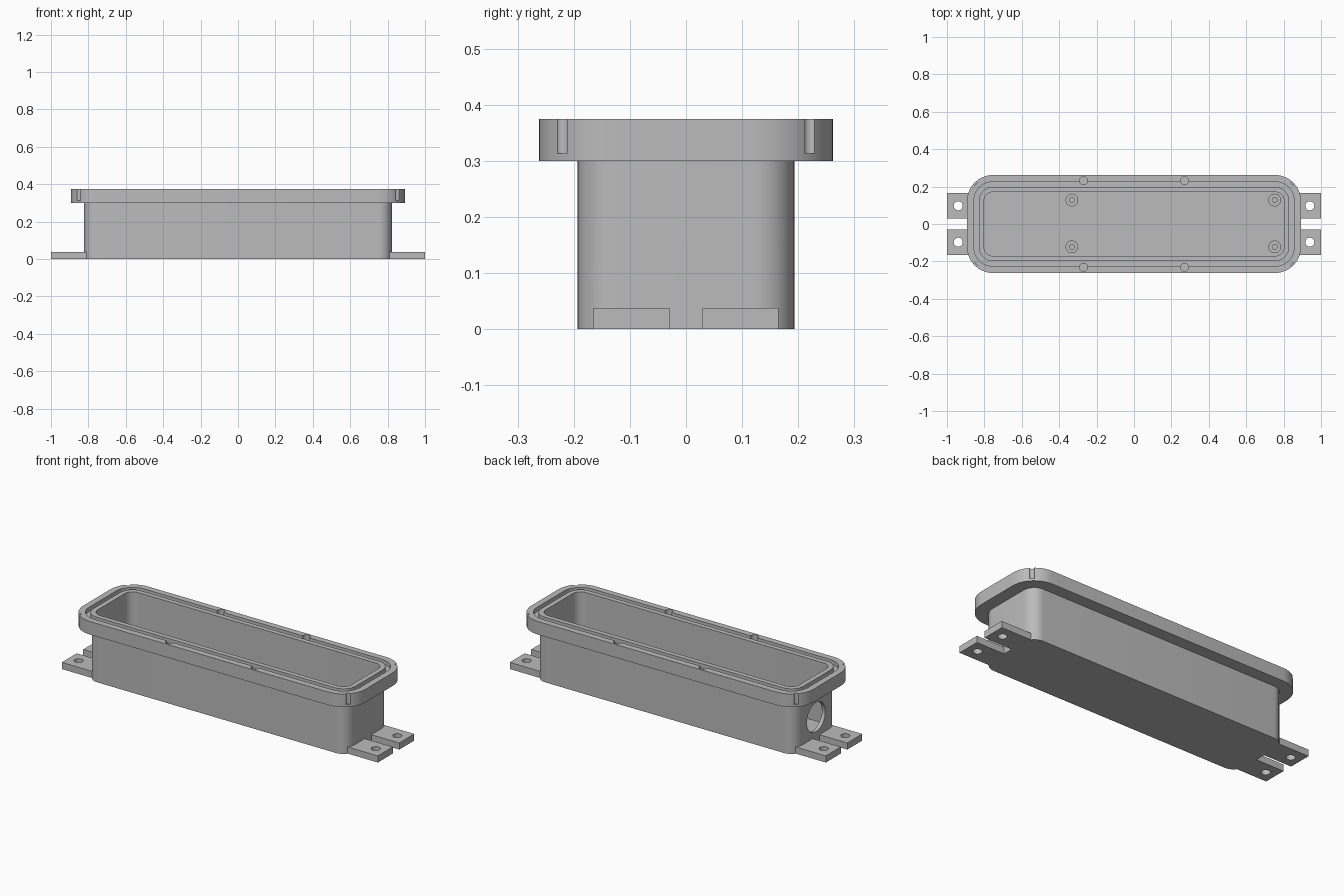
import bpy, bmesh, math

cube = bpy.data.objects.get("Cube")
if cube:
    bpy.data.objects.remove(cube, do_unlink=True)

grey = bpy.data.materials.new("light_grey")
grey.use_nodes = True
colour = (0.5, 0.5, 0.5, 1)
grey.diffuse_color = colour
grey.node_tree.nodes["Principled BSDF"].inputs["Base Color"].default_value = colour

FLOOR, TOP, STEPS = 0.03, 0.375, 12


def finish(bm, name):
    bmesh.ops.recalc_face_normals(bm, faces=bm.faces)
    mesh = bpy.data.meshes.new(name)
    bm.to_mesh(mesh)
    bm.free()
    mesh.materials.append(grey)
    obj = bpy.data.objects.new(name, mesh)
    bpy.context.collection.objects.link(obj)
    return obj


def rounded_loop(hx, hy, r, z):
    """Points of a rounded rectangle at height z."""
    points = []
    for k, (sx, sy) in enumerate([(1, 1), (-1, 1), (-1, -1), (1, -1)]):
        for i in range(STEPS + 1):
            a = (k + i / STEPS) * math.pi / 2
            points.append((sx * (hx - r) + r * math.cos(a),
                           sy * (hy - r) + r * math.sin(a), z))
    return points


def loft(loops, name):
    """Skin a list of loops and cap both ends."""
    bm = bmesh.new()
    rings = [[bm.verts.new(p) for p in loop] for loop in loops]
    n = len(rings[0])
    for a, b in zip(rings, rings[1:]):
        for i in range(n):
            j = (i + 1) % n
            bm.faces.new((a[i], a[j], b[j], b[i]))
    bm.faces.new(rings[0])
    bm.faces.new(rings[-1])
    return finish(bm, name)


def circle(x, y, r, z, n=32):
    return [(x + r * math.cos(2 * math.pi * i / n),
             y + r * math.sin(2 * math.pi * i / n), z) for i in range(n)]


def cylinder(x, y, r, z0, z1, name="cutter"):
    return loft([circle(x, y, r, z0), circle(x, y, r, z1)], name)


def combine(target, tool, operation):
    """Apply a boolean and drop the tool."""
    mod = target.modifiers.new("boolean", 'BOOLEAN')
    mod.operation, mod.object, mod.solver = operation, tool, 'EXACT'
    bpy.context.view_layer.objects.active = target
    bpy.ops.object.modifier_apply(modifier=mod.name)
    bpy.data.objects.remove(tool, do_unlink=True)


# Housing: wall, flange, seal groove and cavity in one skin
wall, flange = (0.823, 0.193, 0.07), (0.893, 0.262, 0.14)
groove_out, groove_in = (0.857, 0.226, 0.104), (0.83, 0.199, 0.077)
cavity = (0.802, 0.171, 0.049)
section = [(wall, 0), (wall, 0.3), (flange, 0.3), (flange, TOP),
           (groove_out, TOP), (groove_out, 0.35), (groove_in, 0.35),
           (groove_in, TOP), (cavity, TOP), (cavity, FLOOR)]
housing = loft([rounded_loop(*size, z) for size, z in section], "housing")

# Mounting lugs with bolt holes
for sx in (-1, 1):
    for sy in (-1, 1):
        bm = bmesh.new()
        bmesh.ops.create_cube(bm, size=1)
        for v in bm.verts:
            v.co = (sx * (0.903 + v.co.x * 0.194),
                    sy * (0.097 + v.co.y * 0.135), 0.019 + v.co.z * 0.038)
        combine(housing, finish(bm, "lug"), 'UNION')
        combine(housing, cylinder(sx * 0.94, sy * 0.097, 0.024, -0.1, 0.1), 'DIFFERENCE')

        # Screw holes in the rim and notches on the flange corners
        combine(housing, cylinder(sx * 0.27, sy * 0.232, 0.021, 0.313, 0.5), 'DIFFERENCE')
        combine(housing, cylinder(sx * 0.853, sy * 0.222, 0.0125, 0.313, 0.5), 'DIFFERENCE')

# Cable hole in one end wall
cable_cutter = loft([[(x, p[0], p[1] + 0.15) for p in circle(0, 0, 0.083, 0, 48)]
                     for x in (-0.9, -0.7)], "cable_cutter")
combine(housing, cable_cutter, 'DIFFERENCE')

# Standoff posts on the floor, each with a pilot hole
parts = [housing]
for end, x in (("right", -0.332), ("left", 0.752)):
    for side, y in (("front", -0.122), ("back", 0.128)):
        rings = [(0.034, FLOOR - 0.005), (0.034, 0.085), (0.013, 0.085), (0.013, 0.04)]
        parts.append(loft([circle(x, y, r, z) for r, z in rings],
                          f"{side}_{end}_standoff"))

# Smooth the round walls and keep the edges sharp
bpy.ops.object.select_all(action='DESELECT')
for obj in parts:
    obj.select_set(True)
bpy.context.view_layer.objects.active = housing
bpy.ops.object.shade_smooth_by_angle()
